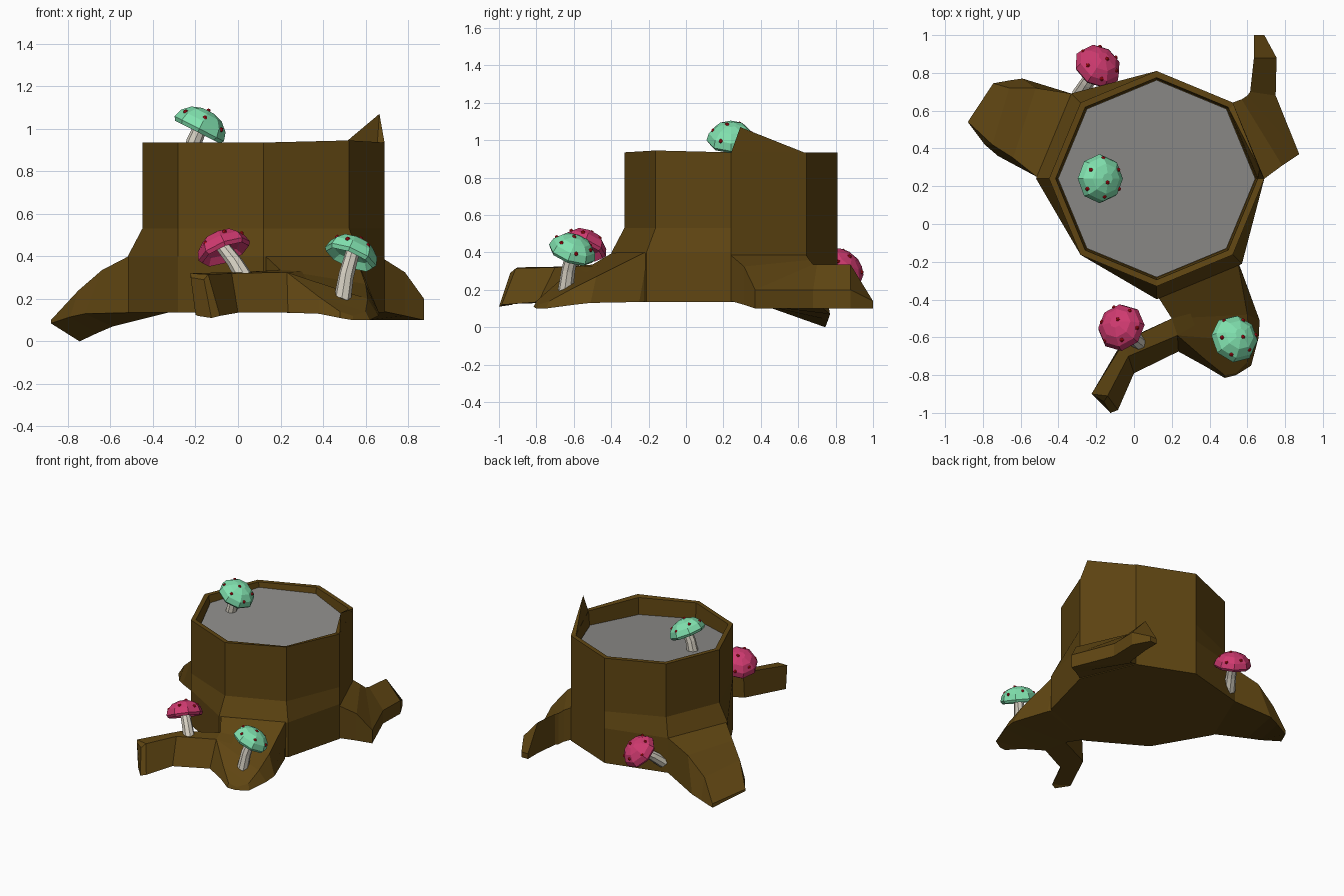
import bpy, bmesh, math
from mathutils import Vector

if "Cube" in bpy.data.objects:
    bpy.data.objects.remove(bpy.data.objects["Cube"])


def material(name, rgb):
    m = bpy.data.materials.new(name)
    m.diffuse_color = (*rgb, 1)
    m.use_nodes = True
    m.node_tree.nodes["Principled BSDF"].inputs["Base Color"].default_value = m.diffuse_color
    return m


BARK = material("brown bark", (0.115, 0.06, 0.006))
WOOD = material("grey cut wood", (0.27, 0.265, 0.255))
GREEN = material("mint green", (0.22, 0.76, 0.43))
PINK = material("raspberry pink", (0.62, 0.042, 0.16))
STEM = material("pale stem", (0.66, 0.62, 0.53))
RED = material("red dots", (0.68, 0.006, 0.012))


def finish(bm, name, mat):
    bmesh.ops.recalc_face_normals(bm, faces=bm.faces)
    me = bpy.data.meshes.new(name)
    bm.to_mesh(me)
    bm.free()
    me.materials.append(mat)
    ob = bpy.data.objects.new(name, me)
    bpy.context.collection.objects.link(ob)
    return ob


def loft(name, rings, mat):
    """Skin a row of equal-count rings and close both ends."""
    bm = bmesh.new()
    rows = [[bm.verts.new(p) for p in ring] for ring in rings]
    n = len(rows[0])
    for a, b in zip(rows, rows[1:]):
        for i in range(n):
            j = (i + 1) % n
            bm.faces.new((a[i], a[j], b[j], b[i]))
    bm.faces.new(rows[0])
    bm.faces.new(rows[-1])
    return finish(bm, name, mat)


# Trunk: octagon, flared where roots leave it, with a recessed cut
CX, CY, R = 0.12, 0.24, 0.57


def corner(k, r, z):
    a = math.radians(45 * k)
    return (CX + r * math.cos(a), CY + r * math.sin(a), z)


def wood_z(k):
    # the cut surface tips down towards the front right
    return 0.855 - 0.045 * math.cos(math.radians(45 * k + 55))


flare = [R * (1.12 if k in (3, 4, 6, 7) else 1) for k in range(8)]
loft("trunk", [
    [corner(k, flare[k], 0.135) for k in range(8)],
    [corner(k, flare[k], 0.40) for k in range(8)],
    [corner(k, R, 0.53) for k in range(8)],
    [corner(k, R, 0.945 if k == 7 else 0.935) for k in range(8)],
    [corner(k, 0.535, 0.935) for k in range(8)],
    [corner(k, 0.525, wood_z(k) - 0.02) for k in range(8)],
], BARK)

# Cut wood inside the rim
loft("cut_wood", [[corner(k, 0.522, wood_z(k) - 0.015) for k in range(8)],
                  [corner(k, 0.522, wood_z(k)) for k in range(8)]], WOOD)

# Splinter on the right of the rim
bm = bmesh.new()
base = [bm.verts.new(corner(k, r, 0.93))
        for k, r in ((0, R), (1, R), (1, 0.535), (0, 0.535))]
tip = bm.verts.new((0.665, 0.29, 1.07))
bm.faces.new(base)
for i in range(4):
    bm.faces.new((base[i], base[(i + 1) % 4], tip))
finish(bm, "rim_splinter", BARK)


# Roots: each section is top left, top right, bottom right, bottom left
def start(left, right, z):
    return [corner(left, R, z), corner(right, R, z),
            corner(right, R, 0.14), corner(left, R, 0.14)]


loft("left_root", [
    start(3, 4, 0.53),
    [(-.33, .69, .40), (-.515, .25, .40), (-.515, .25, .135), (-.33, .69, .135)],
    [(-.52, .72, .33), (-.64, .35, .335), (-.72, .36, .13), (-.59, .77, .07)],
    [(-.66, .72, .20), (-.75, .42, .24), (-.79, .42, .115), (-.66, .76, .04)],
    [(-.745, .745, .03), (-.88, .54, .10), (-.88, .54, .085), (-.745, .745, 0)],
], BARK)

loft("back_right_root", [
    start(1, 0, 0.385),
    [(.57, .66, .36), (.785, .31, .325), (.785, .31, .12), (.57, .66, .12)],
    [(.60, .68, .335), (.875, .37, .2), (.875, .37, .1), (.60, .68, .1)],
    [(.615, .70, .335), (.75, .68, .2), (.75, .68, .1), (.615, .70, .1)],
    [(.635, .88, .335), (.755, .88, .2), (.755, .88, .1), (.635, .88, .1)],
    [(.635, 1, .14), (.69, 1, .14), (.69, 1, .1), (.635, 1, .1)],
], BARK)

loft("front_root", [
    start(6, 7, 0.53),
    [(.13, -.39, .40), (.55, -.20, .41), (.57, -.25, .135), (.13, -.39, .135)],
    [(.2, -.5, .335), (.60, -.48, .27), (.665, -.51, .13), (.2, -.5, .135)],
    [(.23, -.59, .325), (.61, -.62, .20), (.66, -.60, .12), (.235, -.675, .135)],
    [(.38, -.72, .21), (.60, -.73, .14), (.62, -.75, .1), (.38, -.755, .13)],
    [(.48, -.80, .14), (.54, -.79, .12), (.54, -.80, .1), (.48, -.815, .11)],
], BARK)

loft("front_root_branch", [
    [(.32, -.44, .33), (.34, -.55, .28), (.38, -.62, .135), (.32, -.44, .135)],
    [(.2, -.5, .335), (.23, -.59, .325), (.235, -.675, .135), (.2, -.5, .135)],
    [(-.05, -.62, .325), (-.03, -.70, .32), (0, -.79, .135), (-.06, -.62, .135)],
    [(-.225, -.9, .32), (-.14, -.91, .315), (-.085, -.985, .12), (-.2, -.92, .125)],
    [(-.22, -.905, .30), (-.16, -.94, .29), (-.125, -1, .11), (-.19, -.93, .12)],
], BARK)


# Mushrooms: bent stem, faceted cap, red dots
def mushroom(name, centre, axis, foot, mat):
    centre, foot = Vector(centre), Vector(foot)
    axis = Vector(axis).normalized()
    q = axis.to_track_quat('Z', 'Y')

    def place(r, deg, z):
        a = math.radians(deg)
        return centre + q @ Vector((r * math.cos(a), r * math.sin(a), z))

    # stem
    top = centre + axis * 0.03
    mid = (foot + top) / 2 + Vector((-axis.x, -axis.y, 0)) * 0.02
    rings = []
    for p, r in ((foot, .042), (mid, .037), (top, .033)):
        rings.append([p + q @ Vector((r * math.cos(t), r * math.sin(t), 0))
                      for t in [math.tau * i / 8 for i in range(8)]])
    loft(name + "_stem", rings, STEM)

    # cap, from the hollow underside out to the lip and up to the crown
    profile = [(.04, .025), (.09, .012), (.118, -.018), (.13, 0),
               (.118, .04), (.08, .077), (.03, .094)]
    loft(name + "_cap", [[place(r, 45 * i, z) for i in range(8)]
                         for r, z in profile], mat)

    # dots
    bm = bmesh.new()
    spots = [(.02, 180, .094)]
    spots += [(.094 if i % 2 else .108, 60 * i, .058 if i % 2 else .042)
              for i in range(6)]
    for s in spots:
        made = bmesh.ops.create_icosphere(bm, subdivisions=1, radius=.012)
        bmesh.ops.translate(bm, verts=made["verts"], vec=place(*s))
    finish(bm, name + "_dots", RED)


mushroom("top_mushroom", (-.182, .24, 1.0), (.45, 0, .89), (-.23, .24, .84), GREEN)
mushroom("front_right_mushroom", (.53, -.61, .40), (.37, .30, .88), (.49, -.645, .19), GREEN)
mushroom("front_left_mushroom", (-.065, -.55, .425), (-.36, .32, .86), (.035, -.635, .29), PINK)
mushroom("back_mushroom", (-.195, .83, .31), (.38, .58, .72), (-.29, .68, .20), PINK)
